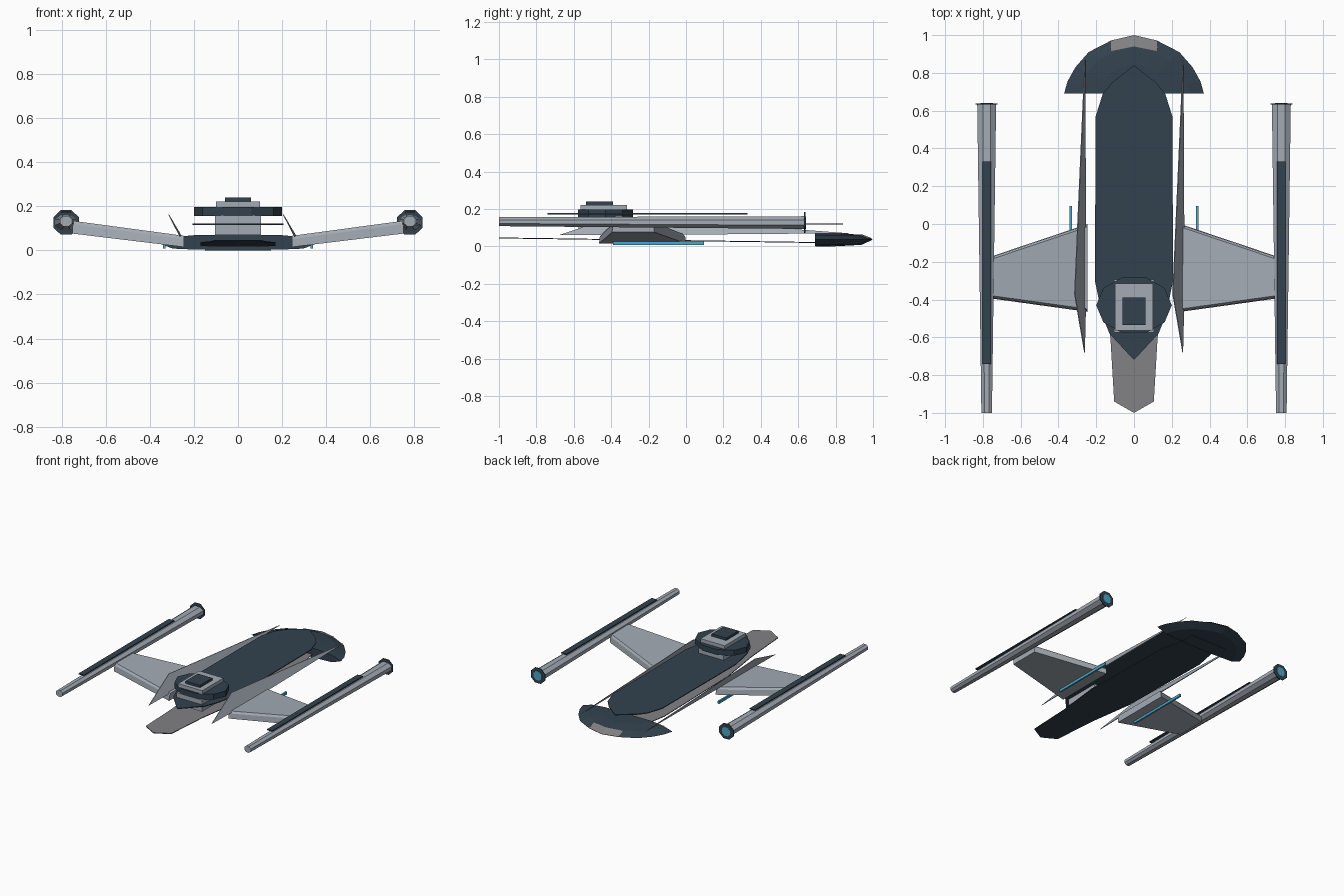
import bpy, math

if "Cube" in bpy.data.objects:
    bpy.data.objects.remove(bpy.data.objects["Cube"])

def material(name, rgb):
    m = bpy.data.materials.new(name)
    m.diffuse_color = (*rgb, 1)
    m.use_nodes = True
    m.node_tree.nodes["Principled BSDF"].inputs["Base Color"].default_value = m.diffuse_color
    return m

SLATE = material("dark slate", (0.032, 0.054, 0.076))
LIGHT = material("light grey", (0.37, 0.41, 0.46))
MID = material("mid grey", (0.22, 0.22, 0.23))
BLUE = material("glow blue", (0.08, 0.38, 0.58))

def build(name, verts, faces, mats):
    me = bpy.data.meshes.new(name)
    me.from_pydata(verts, [], faces)
    me.update()
    for m in mats:
        me.materials.append(m)
    ob = bpy.data.objects.new(name, me)
    bpy.context.collection.objects.link(ob)
    # consistent outward normals
    import bmesh
    bm = bmesh.new()
    bm.from_mesh(me)
    bmesh.ops.recalc_face_normals(bm, faces=bm.faces)
    bm.to_mesh(me)
    bm.free()
    return ob

def loft(name, rings, mats):
    """Skin a list of equal-length rings and cap both ends."""
    n = len(rings[0])
    verts = [p for r in rings for p in r]
    faces = [(k * n + i, k * n + (i + 1) % n, (k + 1) * n + (i + 1) % n, (k + 1) * n + i)
             for k in range(len(rings) - 1) for i in range(n)]
    faces += [tuple(range(n)), tuple(range((len(rings) - 1) * n, len(rings) * n))]
    return build(name, verts, faces, mats)

def slab(name, outline, z0, z1, mats):
    return loft(name, [[(x, y, z0) for x, y in outline],
                       [(x, y, z1) for x, y in outline]], mats)

def box(name, x0, x1, y0, y1, z0, z1, mat):
    return slab(name, [(x0, y0), (x1, y0), (x1, y1), (x0, y1)], z0, z1, [mat])

def both(half):
    """Complete a right-half outline (running from centre to centre) on the left."""
    return half + [(-x, y) for x, y in reversed(half) if x > 1e-4]

def octagon(cx, y, cz, rx, rz):
    k = 1 / math.cos(math.pi / 8)
    return [(cx + k * rx * math.cos(math.pi / 8 + i * math.pi / 4), y,
             cz + k * rz * math.sin(math.pi / 8 + i * math.pi / 4)) for i in range(8)]

# upper deck plate
slab("upper_deck", both([(0, 0.84), (0.115, 0.75), (0.165, 0.69), (0.203, 0.57), (0.207, -0.30),
                         (0.17, -0.48), (0.13, -0.58), (0, -0.72)]), 0.116, 0.122, [SLATE])

# lower hull and tail: thin sloping plate, grey above and dark below
outline = both([(0, 0.74), (0.13, 0.69), (0.17, 0.5), (0.17, -0.25), (0.125, -0.6),
                (0.105, -0.94), (0, -1.0)])
slope = lambda y: 0.032 - 0.0145 * y
hull = loft("lower_hull", [[(x, y, slope(y) - d) for x, y in outline] for d in (0.004, -0.001)],
            [SLATE, MID])
for p in hull.data.polygons:
    p.material_index = 1 if p.normal.z > 0.5 else 0

# crescent bow: flattened half disc, with a grey patch on the leading edge
half = [(0.37, 0), (0.352, 0.065), (0.31, 0.14), (0.24, 0.22), (0.12, 0.282), (0, 0.31)]
rim = half + [(-x, y) for x, y in reversed(half[:-1])]
def bow_ring(s, z):
    return [(x * s, 0.69 + y * s, z) for x, y in rim]
bow = loft("bow", [bow_ring(0.5, 0.003), bow_ring(0.8, 0.008), bow_ring(1, 0.036),
                   bow_ring(0.8, 0.060), bow_ring(0.5, 0.070)], [SLATE])
box("bow_keel", -0.15, 0.15, 0.692, 0.80, 0.0, 0.004, SLATE)
build("bow_patch", [(-0.12, 0.972, 0.041), (0, 1.0, 0.041), (0.12, 0.972, 0.041),
                    (0.125, 0.915, 0.064), (0, 0.94, 0.064), (-0.125, 0.915, 0.064)],
      [(0, 1, 4, 5), (1, 2, 3, 4)], [MID])

# command tower
box("tower_neck", -0.105, 0.105, -0.575, -0.295, 0.07, 0.157, LIGHT)
slab("tower_disc", [(0.2 * math.cos(a), -0.43 + 0.155 * math.sin(a))
                    for a in (i * math.pi / 5 for i in range(10))], 0.155, 0.196, [SLATE])
box("tower_block", -0.1, 0.1, -0.565, -0.315, 0.196, 0.222, LIGHT)
box("tower_cap", -0.06, 0.06, -0.535, -0.39, 0.222, 0.24, SLATE)

for s, side in ((-1, "left"), (1, "right")):
    # wing: tapered box rising outward, top face slightly inset
    def section(x, y0, y1, z0, z1):
        return [(s * x, y0, z0), (s * x, y1, z0), (s * x, y1 - 0.004, z1 - 0.015),
                (s * x, y1 - 0.015, z1), (s * x, y0 + 0.015, z1), (s * x, y0 + 0.004, z1 - 0.015)]
    loft("wing_" + side, [section(0.245, -0.465, 0.0, 0.015, 0.066),
                          section(0.75, -0.395, -0.17, 0.076, 0.134)], [LIGHT])

    # blue rod under the wing
    box("wing_rod_" + side, s * 0.335 - 0.006, s * 0.335 + 0.006, -0.39, 0.095, 0.008, 0.028, BLUE)

    # long fin: both fins lean to the same side
    x = s * 0.26
    fin = [(x, 0.87, 0.070), (x - 0.055, -0.37, 0.163), (x - 0.002, -0.68, 0.060),
           (x + 0.006, -0.35, 0.060)]
    loft("fin_" + side, [[(a - 0.002, b, c) for a, b, c in fin],
                         [(a + 0.002, b, c) for a, b, c in fin]], [LIGHT])

    # engine pod with collar, glowing face and top strip
    cx = s * 0.78
    loft("pod_" + side, [octagon(cx, -1.0, 0.132, 0.028, 0.024),
                         octagon(cx, 0.635, 0.127, 0.050, 0.034)], [LIGHT])
    loft("pod_collar_" + side, [octagon(cx, 0.632, 0.127, 0.058, 0.056),
                                octagon(cx, 0.638, 0.127, 0.058, 0.056)], [SLATE])
    loft("pod_glow_" + side, [octagon(cx, 0.637, 0.127, 0.033, 0.033),
                              octagon(cx, 0.641, 0.127, 0.033, 0.033)], [BLUE])
    box("pod_strip_" + side, cx - 0.022, cx + 0.022, -0.74, 0.33, 0.170, 0.177, SLATE)
